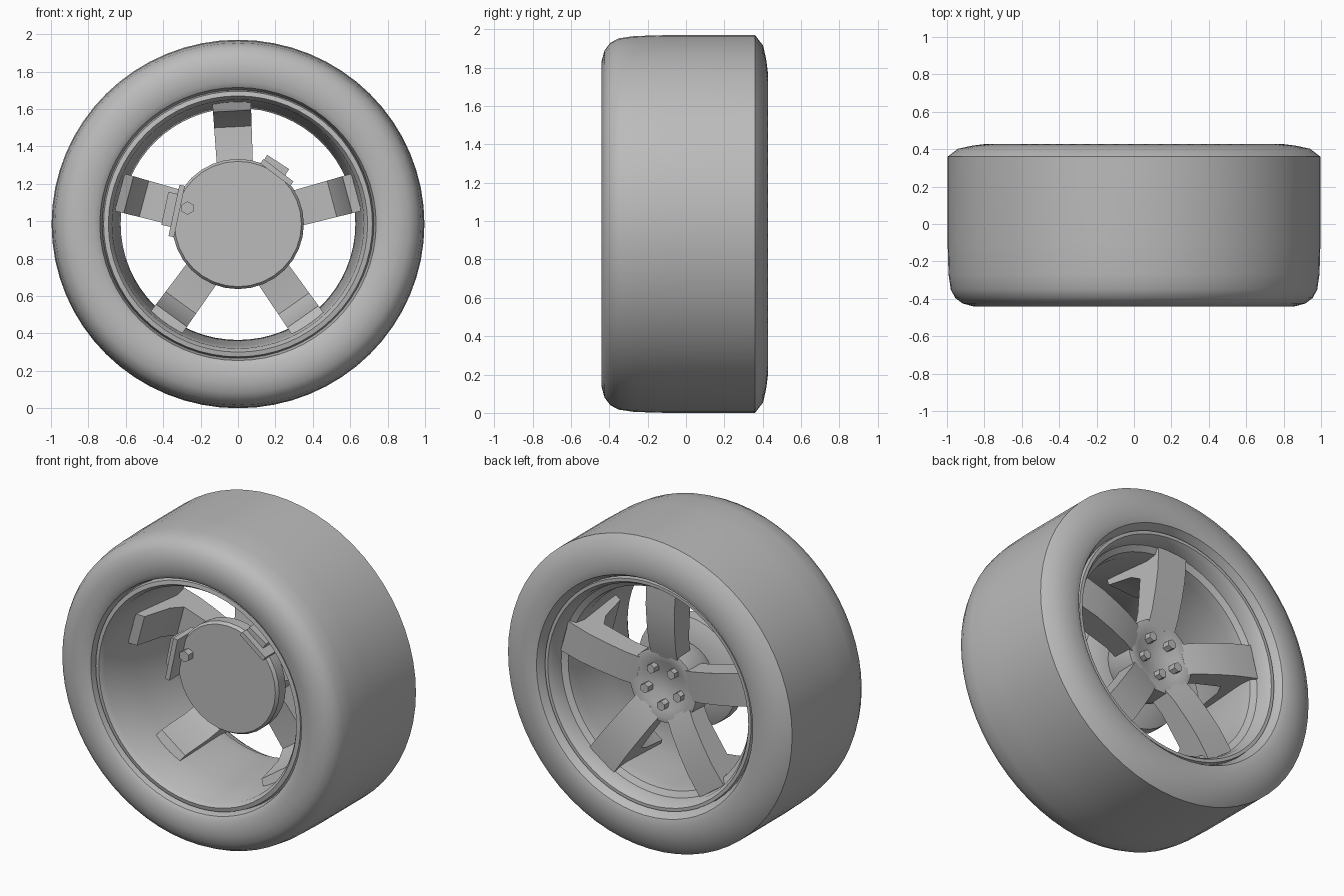
import bpy, bmesh, math
from mathutils import Matrix, Vector

if "Cube" in bpy.data.objects:
    bpy.data.objects.remove(bpy.data.objects["Cube"], do_unlink=True)

CENTRE = Vector((0, 0, 0.985))
STRETCH = 1.012  # the wheel is slightly wider than tall

grey = bpy.data.materials.new("plain grey")
grey.use_nodes = True
grey.diffuse_color = (0.5, 0.5, 0.5, 1)
grey.node_tree.nodes["Principled BSDF"].inputs["Base Color"].default_value = (0.5, 0.5, 0.5, 1)


def finish(name, bm, smooth=None):
    bmesh.ops.recalc_face_normals(bm, faces=bm.faces)
    mesh = bpy.data.meshes.new(name)
    bm.to_mesh(mesh)
    bm.free()
    mesh.materials.append(grey)
    obj = bpy.data.objects.new(name, mesh)
    obj.location = CENTRE
    bpy.context.collection.objects.link(obj)
    if smooth:
        bpy.ops.object.select_all(action='DESELECT')
        obj.select_set(True)
        bpy.context.view_layer.objects.active = obj
        bpy.ops.object.shade_smooth_by_angle(angle=math.radians(smooth))
    return obj


def lathe(name, profile, steps=64, closed=True, smooth=35):
    """Spin (radius, y) points about the axle."""
    bm = bmesh.new()
    verts = [bm.verts.new((r, y, 0)) for r, y in profile]
    edges = [bm.edges.new(p) for p in zip(verts, verts[1:])]
    if closed:
        edges.append(bm.edges.new((verts[-1], verts[0])))
    bmesh.ops.spin(bm, geom=verts + edges, cent=(0, 0, 0), axis=(0, 1, 0),
                   angle=math.tau, steps=steps, use_duplicate=False)
    bmesh.ops.remove_doubles(bm, verts=bm.verts, dist=0.0005)
    bmesh.ops.scale(bm, vec=(STRETCH, 1, 1), verts=bm.verts)
    return finish(name, bm, smooth)


def turned(degrees):
    """Rotation that takes +x to the given angle in the front plane."""
    return Matrix.Rotation(-math.radians(degrees), 4, 'Y')


def block(name, size, radius, y, degrees):
    bm = bmesh.new()
    bmesh.ops.create_cube(bm, size=1)
    bmesh.ops.scale(bm, vec=size, verts=bm.verts)
    bmesh.ops.translate(bm, vec=(radius, y, 0), verts=bm.verts)
    bmesh.ops.transform(bm, matrix=turned(degrees), verts=bm.verts)
    return finish(name, bm)


def hex_bolt(name, x, y, z, radius, depth):
    bm = bmesh.new()
    bmesh.ops.create_cone(bm, cap_ends=True, segments=6, radius1=radius,
                          radius2=radius, depth=depth)
    bmesh.ops.rotate(bm, matrix=Matrix.Rotation(math.pi / 2, 3, 'X'), verts=bm.verts)
    bmesh.ops.translate(bm, vec=(x, y, z), verts=bm.verts)
    return finish(name, bm)


# Tire: rounded front shoulder, chamfered back shoulder, bulging back wall
lathe("tire", [
    (0.71, -0.34), (0.73, -0.42), (0.76, -0.44), (0.85, -0.44), (0.905, -0.425),
    (0.945, -0.395), (0.968, -0.35), (0.98, -0.27), (0.985, -0.1), (0.985, 0.36),
    (0.93, 0.402), (0.86, 0.418), (0.79, 0.427), (0.75, 0.415), (0.73, 0.38), (0.71, 0.33)])

# Rim: tapering barrel with a front lip and a stepped back lip
lathe("rim", [
    (0.72, -0.36), (0.71, -0.40), (0.685, -0.405), (0.665, -0.375),
    (0.65, -0.1), (0.62, 0.2), (0.63, 0.27), (0.665, 0.29), (0.675, 0.35),
    (0.695, 0.38), (0.715, 0.38), (0.72, 0.33), (0.70, 0.24), (0.70, -0.3)])

# Hub with a dished outer face that blends into the spokes
lathe("hub", [(0, 0.0), (0.2, 0.0), (0.235, 0.1), (0.23, 0.23), (0.2, 0.235), (0.15, 0.22),
              (0.08, 0.2), (0, 0.185)], steps=30, closed=False, smooth=50)

# Brake drum behind the hub
lathe("brake_disc", [(0, -0.11), (0.335, -0.11), (0.348, -0.09), (0.345, -0.02),
                     (0.30, 0.0), (0.2, 0.02), (0, 0.02)],
      steps=32, closed=False)

# Five gently arched spokes, each with a deep foot on the barrel
SPOKE = [(0.18, 0.23), (0.27, 0.26), (0.4, 0.285), (0.52, 0.3), (0.665, 0.3),
         (0.65, 0.2), (0.655, -0.16), (0.605, -0.14), (0.565, 0.06), (0.52, 0.14),
         (0.3, 0.13), (0.18, 0.1)]
for i, angle in enumerate((15, 93, 165, 234, 305)):
    bm = bmesh.new()
    sides = []
    for side in (-1, 1):
        sides.append([bm.verts.new((r, y, side * (0.09 + 0.02 * r))) for r, y in SPOKE])
        bm.faces.new(sides[-1])
    for k in range(len(SPOKE)):
        n = (k + 1) % len(SPOKE)
        bm.faces.new((sides[0][k], sides[0][n], sides[1][n], sides[1][k]))
    bmesh.ops.transform(bm, matrix=turned(angle), verts=bm.verts)
    finish(f"spoke_{i + 1}", bm, 25)

# Wheel nuts around the hub face
for i in range(5):
    a = math.radians(54 + 72 * i)
    hex_bolt(f"wheel_nut_{i + 1}", 0.12 * math.cos(a), 0.225, 0.12 * math.sin(a), 0.03, 0.06)

# Brake pads at the edge of the disc, with a bolt
block("left_brake_plate", (0.03, 0.18, 0.28), 0.335, -0.11, 168)
block("left_brake_pad", (0.06, 0.12, 0.18), 0.37, -0.08, 168)
hex_bolt("brake_bolt", -0.27, -0.13, 0.085, 0.036, 0.05)
block("upper_brake_plate", (0.03, 0.12, 0.2), 0.345, -0.09, 53)
block("upper_brake_pad", (0.04, 0.08, 0.14), 0.375, -0.07, 57)
